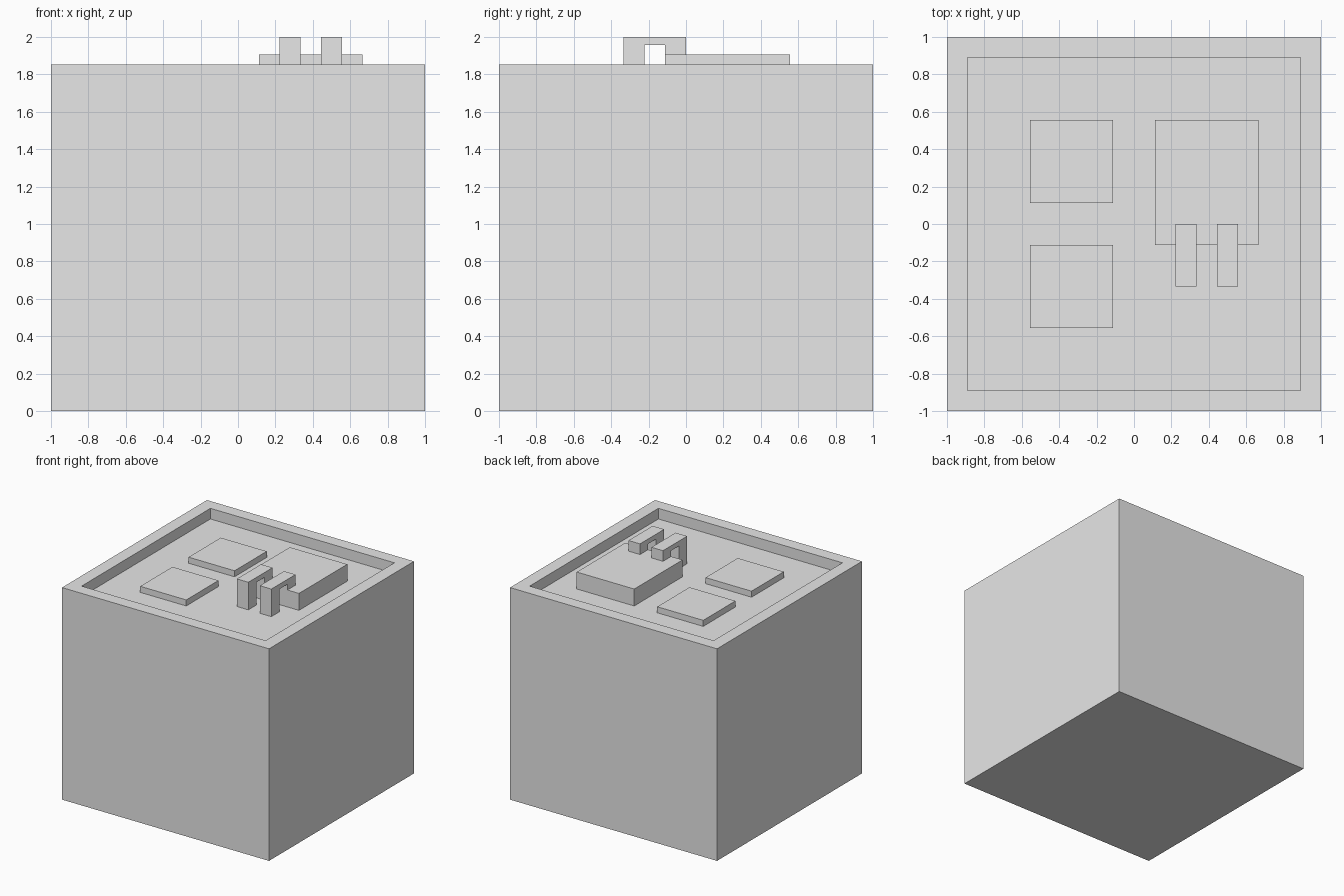
import bpy
import bmesh

cube = bpy.data.objects.get("Cube")
if cube:
    bpy.data.objects.remove(cube, do_unlink=True)

grey = bpy.data.materials.new("plain grey")
grey.use_nodes = True
colour = (0.8, 0.8, 0.8, 1)
grey.diffuse_color = colour
grey.node_tree.nodes["Principled BSDF"].inputs["Base Color"].default_value = colour

U = 1 / 9            # layout module
RIM = 1.852          # top of the body
FLOOR = 1.759        # bottom of the tray
SLAB_TOP = 1.907
TOP = 2.0


def finish(name, bm):
    bmesh.ops.recalc_face_normals(bm, faces=bm.faces)
    mesh = bpy.data.meshes.new(name)
    bm.to_mesh(mesh)
    bm.free()
    mesh.materials.append(grey)
    obj = bpy.data.objects.new(name, mesh)
    bpy.context.scene.collection.objects.link(obj)
    return obj


def add_box(bm, x, y, z):
    verts = bmesh.ops.create_cube(bm, size=1)["verts"]
    for v in verts:
        v.co = [lo + (c + 0.5) * (hi - lo) for c, (lo, hi) in zip(v.co, (x, y, z))]


def box(name, x, y, z):
    bm = bmesh.new()
    add_box(bm, x, y, z)
    return finish(name, bm)


# Body: a block whose top face is inset and sunk into a shallow tray
bm = bmesh.new()
add_box(bm, (-1, 1), (-1, 1), (0, RIM))
bm.normal_update()
top = max(bm.faces, key=lambda f: f.calc_center_median().z)
bmesh.ops.inset_region(bm, faces=[top], thickness=U, use_even_offset=True)
floor = bmesh.ops.extrude_discrete_faces(bm, faces=[top])["faces"][0]
for v in floor.verts:
    v.co.z = FLOOR
finish("body", bm)

# Two thin square pads on the right side of the tray
for name, y in (("back_pad", U), ("front_pad", -5 * U)):
    box(name, (-5 * U, -U), (y, y + 4 * U), (FLOOR, FLOOR + 0.053))

# Large raised slab
box("slab", (U, 6 * U), (-U, 5 * U), (FLOOR, SLAB_TOP))

# Hooked clips: side profile (y, z) extruded across x
profile = [(-3 * U, FLOOR), (-3 * U, TOP), (0, TOP), (0, SLAB_TOP),
           (-U, SLAB_TOP), (-U, 1.957), (-2 * U, 1.957), (-2 * U, FLOOR)]
for name, x in (("inner_clip", 2 * U), ("outer_clip", 4 * U)):
    bm = bmesh.new()
    side = bm.faces.new([bm.verts.new((x, y, z)) for y, z in profile])
    grown = bmesh.ops.extrude_face_region(bm, geom=[side])["geom"]
    bmesh.ops.translate(bm, vec=(U, 0, 0),
                        verts=[g for g in grown if isinstance(g, bmesh.types.BMVert)])
    finish(name, bm)
